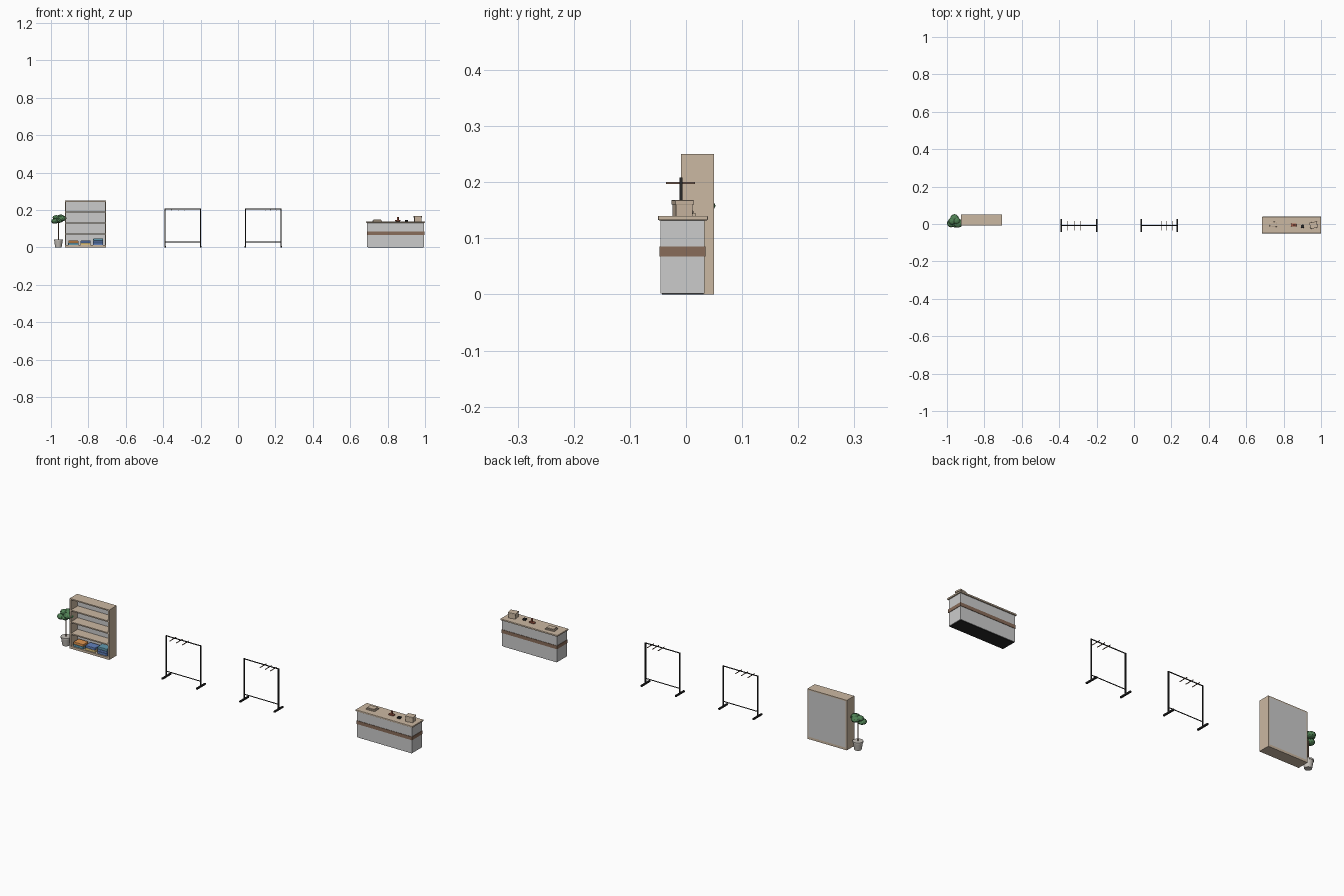
import bpy, math
from mathutils import Vector

if "Cube" in bpy.data.objects:
    bpy.data.objects.remove(bpy.data.objects["Cube"])


def mat(name, r, g, b):
    m = bpy.data.materials.new(name)
    m.diffuse_color = (r, g, b, 1)
    m.use_nodes = True
    m.node_tree.nodes["Principled BSDF"].inputs["Base Color"].default_value = m.diffuse_color
    return m


TAN = mat("light wood", 0.60, 0.48, 0.36)
BROWN = mat("brown wood", 0.25, 0.15, 0.10)
BLACK = mat("black metal", 0.02, 0.02, 0.02)
GREEN = mat("leaf", 0.08, 0.22, 0.09)
BLUE = mat("blue cloth", 0.12, 0.22, 0.50)
TEAL = mat("teal cloth", 0.12, 0.32, 0.42)
ORANGE = mat("orange cloth", 0.75, 0.30, 0.08)
YELLOW = mat("yellow cloth", 0.75, 0.55, 0.20)
RED = mat("red cloth", 0.35, 0.10, 0.06)
POT = mat("stone pot", 0.55, 0.52, 0.48)


def finish(ob, name, m):
    ob.name = name
    if m:
        ob.data.materials.append(m)
    return ob


def box(name, lo, hi, m=None, bevel=0, turn=0):
    lo, hi = Vector(lo), Vector(hi)
    bpy.ops.mesh.primitive_cube_add(size=1, location=(lo + hi) / 2)
    ob = bpy.context.object
    ob.scale = hi - lo
    bpy.ops.object.transform_apply(location=False, rotation=False, scale=True)
    ob.rotation_euler.z = math.radians(turn)
    if bevel:
        b = ob.modifiers.new("bevel", 'BEVEL')
        b.width, b.segments = bevel, 2
    return finish(ob, name, m)


def rod(name, a, b, r, m=None, sides=10):
    a, b = Vector(a), Vector(b)
    bpy.ops.mesh.primitive_cylinder_add(vertices=sides, radius=r, depth=(b - a).length, location=(a + b) / 2)
    ob = bpy.context.object
    ob.rotation_euler = (b - a).to_track_quat('Z', 'Y').to_euler()
    bpy.ops.object.shade_smooth_by_angle()
    return finish(ob, name, m)


# Shelf unit
X0, X1, Y0, Y1, H, T = -0.925, -0.706, -0.009, 0.05, 0.25, 0.006
box("shelf_back", (X0 + T, Y1 - 0.004, 0.012), (X1 - T, Y1, H - T))
box("shelf_side_left", (X0, Y0, 0), (X0 + T, Y1, H), TAN)
box("shelf_side_right", (X1 - T, Y0, 0), (X1, Y1, H), TAN)
box("shelf_top", (X0 + T, Y0, H - T), (X1 - T, Y1, H), TAN)
box("shelf_base", (X0 + T, Y0, 0), (X1 - T, Y1, 0.012), TAN)
for z in (0.073, 0.131, 0.19):
    box("shelf_board", (X0 + T, Y0 + 0.001, z - 0.003), (X1 - T, Y1 - 0.004, z + 0.003), TAN)

# Folded clothes on the bottom shelf
for x, layers in ((-0.908, (TEAL, ORANGE)), (-0.843, (YELLOW, BLUE)), (-0.776, (BLUE, BLUE, TEAL))):
    for i, m in enumerate(layers):
        z = 0.012 + 0.012 * i
        box("folded_cloth", (x + 0.001 * i, -0.005, z), (x + 0.055, 0.036, z + 0.012), m, 0.002)

# Potted plant
PX, PY = -0.96, 0.012
bpy.ops.mesh.primitive_cone_add(vertices=20, radius1=0.017, radius2=0.023, depth=0.037, location=(PX, PY, 0.0185))
bpy.ops.object.shade_smooth_by_angle()
finish(bpy.context.object, "plant_pot", POT)
rod("pot_rim", (PX, PY, 0.036), (PX, PY, 0.043), 0.0245, POT, 20)
rod("plant_stem", (PX, PY, 0.04), (PX, PY, 0.155), 0.0028, BROWN)
for dx, dy, z, r in ((-0.018, -0.008, 0.141, 0.022), (0.02, -0.008, 0.155, 0.024),
                     (0.0, 0.018, 0.158, 0.023), (-0.012, 0.004, 0.160, 0.020),
                     (0.005, -0.014, 0.143, 0.018), (0.012, 0.006, 0.164, 0.019)):
    bpy.ops.mesh.primitive_ico_sphere_add(subdivisions=2, radius=r, location=(PX + dx, PY + dy, z))
    bpy.context.object.scale.z = 0.65
    finish(bpy.context.object, "foliage", GREEN)

# Clothes racks
RY = -0.009
for x0, x1, spots in ((-0.39, -0.2, (0.19, 0.38, 0.56)), (0.04, 0.23, (0.55, 0.71, 0.86))):
    for x in (x0, x1):
        box("rack_post", (x - 0.0027, RY - 0.0027, 0.004), (x + 0.0027, RY + 0.0027, 0.208), BLACK)
        box("rack_foot", (x - 0.004, RY - 0.033, 0), (x + 0.004, RY + 0.035, 0.007), BLACK)
    rod("rack_top_rail", (x0, RY, 0.206), (x1, RY, 0.206), 0.0025, BLACK)
    rod("rack_bottom_rail", (x0, RY, 0.029), (x1, RY, 0.029), 0.0022, BLACK)
    for s in spots:
        x = x0 + (x1 - x0) * s
        box("hanger_bar", (x - 0.0013, -0.036, 0.197), (x + 0.0013, 0.016, 0.2), BROWN)
        rod("hanger_hook", (x, RY, 0.199), (x, RY, 0.208), 0.001, BLACK, 6)

# Counter
box("counter_plinth", (0.694, -0.043, 0), (0.991, 0.031, 0.004), BLACK)
box("counter_body", (0.691, -0.045, 0.002), (0.994, 0.033, 0.133))
box("counter_band", (0.689, -0.047, 0.068), (0.996, 0.035, 0.085), BROWN)
box("counter_top", (0.685, -0.05, 0.132), (1.0, 0.039, 0.14), TAN, 0.002)

# Items on the counter: tray, small goods, box
box("tray_floor", (0.721, -0.02, 0.14), (0.769, 0.016, 0.144), TAN, 0, 4)
box("tray_content", (0.725, -0.016, 0.144), (0.765, 0.012, 0.15), TAN, 0.002, 4)
box("small_stand", (0.84, -0.013, 0.14), (0.868, 0.002, 0.147), RED, 0.002)
rod("small_bottle", (0.855, -0.005, 0.146), (0.855, -0.005, 0.162), 0.005, RED, 12)
box("card_reader", (0.893, -0.021, 0.14), (0.909, -0.004, 0.148), BLACK, 0.002, 8)
box("gift_box", (0.942, -0.021, 0.14), (0.978, 0.009, 0.163), TAN, 0, 10)
box("gift_box_lid", (0.940, -0.023, 0.16), (0.980, 0.011, 0.168), TAN, 0.001, 10)
